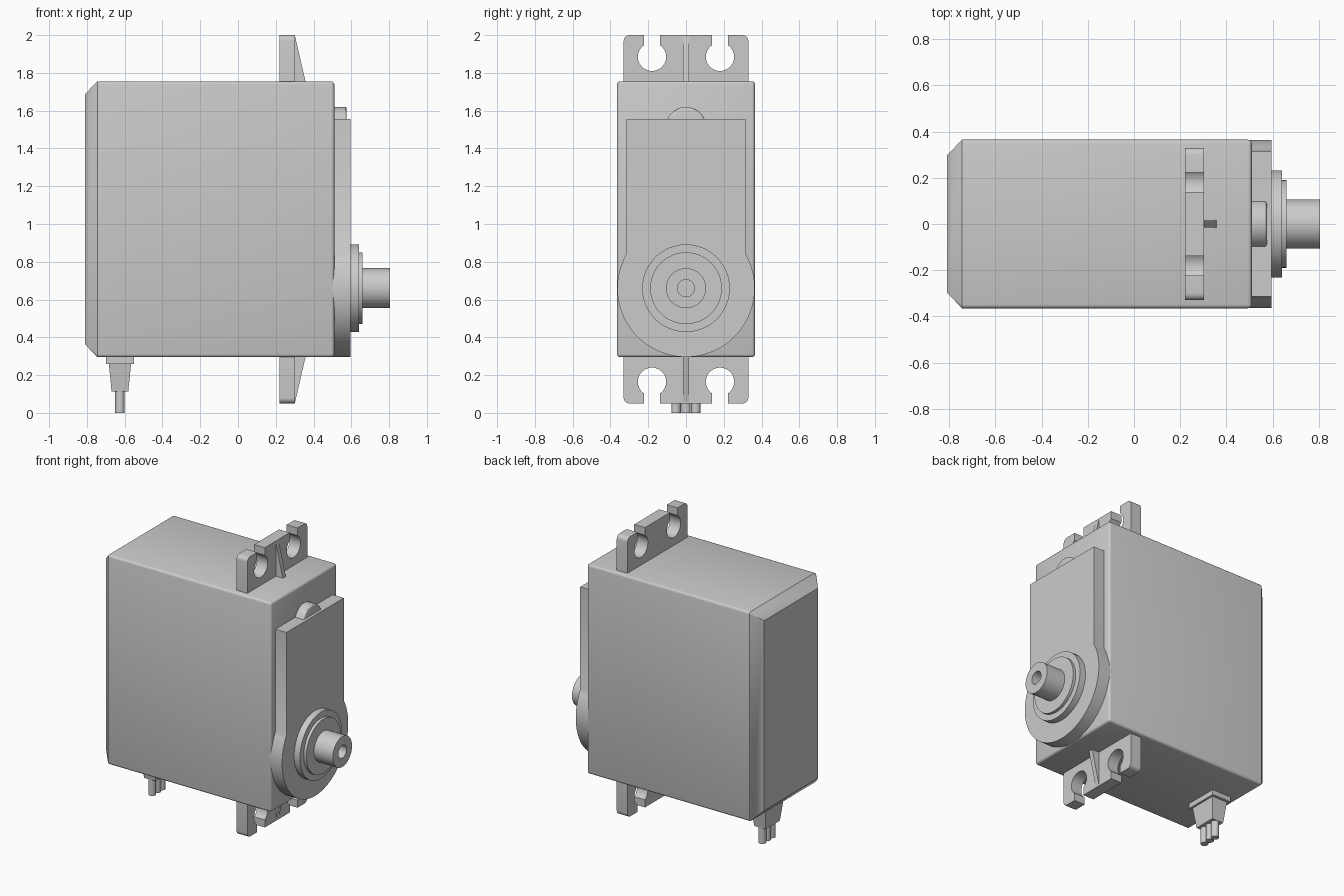
import bpy, bmesh
from math import sin, cos, pi, radians, asin
from mathutils import Vector, Matrix

default = bpy.data.objects.get("Cube")
if default:
    bpy.data.objects.remove(default, do_unlink=True)

GREY = (0.6, 0.6, 0.6, 1)
grey = bpy.data.materials.new("plain_grey")
grey.use_nodes = True
grey.diffuse_color = GREY
grey.node_tree.nodes["Principled BSDF"].inputs["Base Color"].default_value = GREY


def finish(name, bm):
    """Turn a bmesh into a shaded object."""
    bmesh.ops.recalc_face_normals(bm, faces=bm.faces)
    mesh = bpy.data.meshes.new(name)
    bm.to_mesh(mesh)
    bm.free()
    mesh.materials.append(grey)
    obj = bpy.data.objects.new(name, mesh)
    bpy.context.collection.objects.link(obj)
    bpy.ops.object.select_all(action='DESELECT')
    obj.select_set(True)
    bpy.context.view_layer.objects.active = obj
    bpy.ops.object.shade_smooth_by_angle(angle=radians(30))
    return obj


def prism(name, pts, lo, hi, axis="x", bevel=0):
    """Extrude a flat outline along one axis."""
    place = {"x": lambda a, b, t: (t, a, b),
             "y": lambda a, b, t: (a, t, b),
             "z": lambda a, b, t: (a, b, t)}[axis]
    bm = bmesh.new()
    face = bm.faces.new([bm.verts.new(place(a, b, lo)) for a, b in pts])
    out = bmesh.ops.extrude_face_region(bm, geom=[face])
    top = [v for v in out["geom"] if isinstance(v, bmesh.types.BMVert)]
    bmesh.ops.translate(bm, verts=top, vec=Vector(place(0, 0, hi - lo)))
    if bevel:
        rim = list({e for v in top for e in v.link_edges
                    if all(w in top for w in e.verts)})
        bmesh.ops.bevel(bm, geom=rim, offset=bevel, segments=3, profile=0.5,
                        affect='EDGES')
    return finish(name, bm)


def arc(cx, cy, r, start, end, n):
    return [(cx + r * cos(start + (end - start) * i / n),
             cy + r * sin(start + (end - start) * i / n)) for i in range(n + 1)]


def circle(cx, cy, r, n=32):
    return arc(cx, cy, r, 0, 2 * pi, n)[:-1]


def taper(name, cx, bottom, top):
    """Block between two rectangles given as (half x, half y, z)."""
    bm = bmesh.new()
    loops = [[bm.verts.new((cx + sx * hx, sy * hy, z))
              for sx, sy in ((-1, -1), (1, -1), (1, 1), (-1, 1))]
             for hx, hy, z in (bottom, top)]
    for loop in loops:
        bm.faces.new(loop)
    for i in range(4):
        j = (i + 1) % 4
        bm.faces.new((loops[0][i], loops[0][j], loops[1][j], loops[1][i]))
    return finish(name, bm)


# Main case: box with a chamfered back and softly rounded long and front edges
LOW, HIGH, HALF = 0.295, 1.755, 0.365
MID = (LOW + HIGH) / 2
BACK, SHOULDER, FRONT = -0.81, -0.745, 0.51
bm = bmesh.new()
rings = []
for x, inset in ((BACK, 0.068), (SHOULDER, 0), (FRONT, 0)):
    y, h = HALF - inset, (HIGH - LOW) / 2 - inset
    rings.append([bm.verts.new((x, sy * y, MID + sz * h))
                  for sy, sz in ((-1, -1), (1, -1), (1, 1), (-1, 1))])
bm.faces.new(rings[0])
bm.faces.new(rings[-1])
for a, b in zip(rings, rings[1:]):
    for i in range(4):
        j = (i + 1) % 4
        bm.faces.new((a[i], a[j], b[j], b[i]))
soft = [e for e in bm.edges if any(v in rings[-1] for v in e.verts)]
bmesh.ops.bevel(bm, geom=soft, offset=0.016, segments=3, profile=0.5,
                affect='EDGES')
finish("main_case", bm)

# Raised gear cover: straight sides running into a round lower end
AXLE, ROUND, SIDE = 0.66, 0.364, 0.315
bend = asin((ROUND ** 2 - SIDE ** 2) ** 0.5 / ROUND)
outline = [(-SIDE, 1.555), (SIDE, 1.555)]
outline += arc(0, AXLE, ROUND, bend, -pi - bend, 48)
prism("gear_cover", outline, FRONT - 0.03, 0.595)

# Small round boss behind the top of the cover
prism("top_boss", circle(0, 1.513, 0.107), FRONT - 0.03, 0.575, bevel=0.01)

# Stepped output shaft with a screw hole, turned around the x axis
profile = [(0.58, 0), (0.58, 0.232), (0.64, 0.232), (0.64, 0.19),
           (0.66, 0.19), (0.66, 0.106), (0.805, 0.106), (0.805, 0.045),
           (0.68, 0.045), (0.68, 0)]
bm = bmesh.new()
verts = [bm.verts.new((x, r, AXLE)) for x, r in profile]
for v, (x, r) in zip(verts, profile):
    v.co = (x, 0, AXLE + r)
edges = [bm.edges.new(pair) for pair in zip(verts, verts[1:])]
bmesh.ops.spin(bm, geom=verts + edges, cent=(0, 0, AXLE), axis=(1, 0, 0),
               angle=2 * pi, steps=48)
bmesh.ops.remove_doubles(bm, verts=bm.verts, dist=0.0005)
finish("output_shaft", bm)

# Mounting ears with open screw holes, each with a stiffening rib
EAR, HOLE_Y, HOLE_H, HOLE_R, SLOT = 0.245, 0.18, 0.13, 0.075, 0.0425
gap = asin(SLOT / HOLE_R)
half = [(HOLE_Y - SLOT, EAR)]
half += arc(HOLE_Y, HOLE_H, HOLE_R, pi / 2 + gap, 2.5 * pi - gap, 28)
half += [(HOLE_Y + SLOT, EAR)]
half += arc(0.3, EAR - 0.03, 0.03, pi / 2, 0, 5)
half += [(0.33, -0.03)]
ear = half + [(-y, h) for y, h in reversed(half)]
rib = [(0.29, 0.235), (0.303, 0.235), (0.362, -0.02), (0.29, -0.02)]
for side, base, sign in (("upper", HIGH, 1), ("lower", LOW, -1)):
    prism(side + "_mounting_ear", [(y, base + sign * h) for y, h in ear],
          0.22, 0.303)
    prism(side + "_ear_rib", [(x, base + sign * h) for x, h in rib],
          -0.016, 0.016, axis="y")

# Cable exit: collar, tapered sleeve and three wires
CABLE = -0.625
taper("cable_collar", CABLE, (0.074, 0.117, 0.26), (0.074, 0.117, 0.31))
taper("cable_sleeve", CABLE, (0.044, 0.078, 0.113), (0.06, 0.1, 0.27))
for label, y in (("right", -0.052), ("middle", 0), ("left", 0.052)):
    prism(label + "_wire", circle(CABLE, y, 0.025, 20), 0, 0.13, axis="z")
